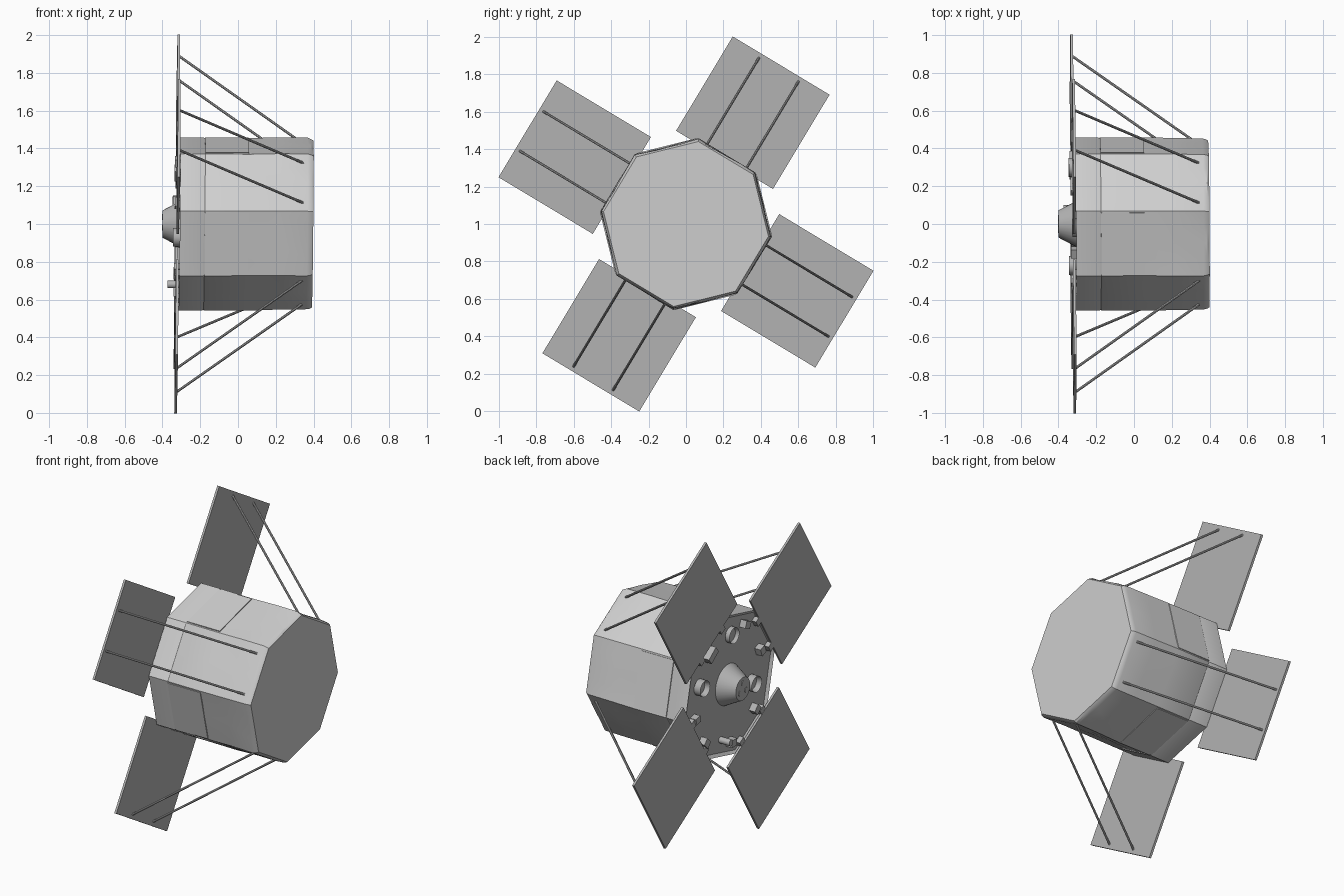
import bpy, bmesh, random
from math import cos, sin, radians, pi
from mathutils import Vector, Matrix

random.seed(4)
if "Cube" in bpy.data.objects:
    bpy.data.objects.remove(bpy.data.objects["Cube"])


def material(name, v):
    m = bpy.data.materials.new(name)
    m.use_nodes = True
    m.diffuse_color = (v, v, v, 1)
    m.node_tree.nodes["Principled BSDF"].inputs["Base Color"].default_value = (v, v, v, 1)
    return m


FOIL = material("pale foil grey", 0.62)
METAL = material("structure grey", 0.45)

# The main axis runs along x, leaning very slightly
LEAN = Matrix(((1, -0.006, 0.01, 0), (0, 1, 0, 0), (0, 0, 1, 1), (0, 0, 0, 1)))
APOTHEM, TURN = 0.427, radians(59)


def finish(name, bm, mat, smooth=True):
    bmesh.ops.recalc_face_normals(bm, faces=bm.faces)
    mesh = bpy.data.meshes.new(name)
    bm.to_mesh(mesh)
    bm.free()
    mesh.transform(LEAN)
    mesh.materials.append(mat)
    ob = bpy.data.objects.new(name, mesh)
    bpy.context.collection.objects.link(ob)
    if smooth:
        bpy.ops.object.select_all(action='DESELECT')
        ob.select_set(True)
        bpy.context.view_layer.objects.active = ob
        bpy.ops.object.shade_smooth_by_angle(angle=radians(30))
    return ob


def spot(x, out, side, ang):
    """Point at a distance out along ang, shifted sideways."""
    return Vector((x, out * cos(ang) + side * sin(ang), out * sin(ang) - side * cos(ang)))


def box(name, x, out, side, ang, size, mat=METAL):
    bm = bmesh.new()
    bmesh.ops.create_cube(bm, size=1)
    m = Matrix.Translation(spot(x, out, side, ang)) @ Matrix.Rotation(ang, 4, 'X')
    bm.transform(m @ Matrix.Diagonal((*size, 1)))
    return finish(name, bm, mat, False)


def rod(name, a, b, r1, r2=None, sides=24, mat=METAL):
    bm = bmesh.new()
    bmesh.ops.create_cone(bm, cap_ends=True, segments=sides, radius1=r1,
                          radius2=r1 if r2 is None else r2, depth=(b - a).length)
    turn = (b - a).to_track_quat('Z', 'Y').to_matrix().to_4x4()
    bm.transform(Matrix.Translation((a + b) / 2) @ turn)
    return finish(name, bm, mat)


def cup(name, y, z, radius, height):
    """Open cylinder facing away from the end plate."""
    bm = bmesh.new()
    bmesh.ops.create_cone(bm, cap_ends=True, segments=20, radius1=radius,
                          radius2=radius, depth=height)
    top = max(bm.faces, key=lambda f: f.calc_center_median().z)
    bmesh.ops.inset_region(bm, faces=[top], thickness=radius * 0.2)
    bmesh.ops.translate(bm, verts=top.verts, vec=(0, 0, -height * 0.7))
    bm.transform(Matrix.Translation((-0.3 - height / 2, y, z)) @ Matrix.Rotation(-pi / 2, 4, 'Y'))
    return finish(name, bm, METAL)


# Octagonal body, lightly crumpled, with a recessed end
corner = APOTHEM / cos(pi / 8)
stations = [(-0.31, 1), (-0.185, 1), (-0.178, 0.994), (-0.171, 1), (0.05, 1),
            (0.22, 0.998), (0.365, 0.995), (0.385, 0.985), (0.396, 0.965)]
STEPS = 4
bm = bmesh.new()
rings = []
for i, (x, scale) in enumerate(stations):
    ring = []
    for k in range(8):
        a, b = (spot(0, corner * scale, 0, TURN + (j + 0.5) * pi / 4) for j in (k, k + 1))
        for s in range(STEPS):
            p = a.lerp(b, s / STEPS)
            p *= 1 + (random.uniform(-0.008, 0.006) if 3 < i < 8 else 0)
            ring.append(bm.verts.new((x, p.y, p.z)))
    rings.append(ring)
n = 8 * STEPS
for r, q in zip(rings, rings[1:]):
    for k in range(n):
        bm.faces.new((r[k], r[(k + 1) % n], q[(k + 1) % n], q[k]))
bm.faces.new(rings[-1])
aft = bm.faces.new(rings[0])
bmesh.ops.recalc_face_normals(bm, faces=bm.faces)
bmesh.ops.inset_region(bm, faces=[aft], thickness=0.018)
bmesh.ops.translate(bm, verts=aft.verts, vec=(0.015, 0, 0))
aft.material_index = 1
finish("body", bm, FOIL).data.materials.append(METAL)

# Four panels with paired struts, and thin covers on the faces between
for k in range(4):
    ang = TURN + k * pi / 2
    box(f"panel_{k + 1}", -0.322, 0.694, 0, ang, (0.014, 0.588, 0.604))
    for side in (-0.123, 0.123):
        rod(f"strut_{k + 1}", spot(-0.317, 0.962, side, ang),
            spot(0.34, APOTHEM - 0.004, side, ang), 0.007, sides=8)
    box(f"side_cover_{k + 1}", -0.063, APOTHEM + 0.001, 0, ang + pi / 4,
        (0.23, 0.006, 0.335), FOIL)
    # Hinge blocks at the inner edge of each panel
    for side in (-0.12, 0.12):
        box(f"hinge_{k + 1}", -0.313, 0.385, side, ang, (0.03, 0.035, 0.045))

# Central nozzle with three small ports
rod("nozzle", Vector((-0.29, 0, 0)), Vector((-0.4, 0, 0)), 0.13, 0.072, 32)
for k in range(3):
    p = spot(-0.395, 0.036, 0, pi / 2 + k * 2 * pi / 3)
    rod("nozzle_port", p, p - Vector((0.008, 0, 0)), 0.016, sides=16)

# Fittings on the end plate
cup("sensor_cup_left", 0.3, 0.1, 0.05, 0.045)
cup("sensor_cup_right", -0.22, -0.07, 0.05, 0.045)
cup("small_dish", -0.02, 0.31, 0.05, 0.03)
rod("stub", Vector((-0.29, 0.08, -0.32)), Vector((-0.37, 0.08, -0.32)), 0.02)
for y, z, w in ((-0.15, 0.33, 0.05), (-0.3, 0.11, 0.05), (-0.24, -0.24, 0.05),
                (0, -0.36, 0.05), (0.36, -0.08, 0.04), (0.27, -0.26, 0.05), (0.2, 0.27, 0.09)):
    box("equipment_box", -0.315, Vector((y, z)).length, 0,
        Vector((y, z)).angle_signed(Vector((1, 0))), (0.045, 0.045, w))
